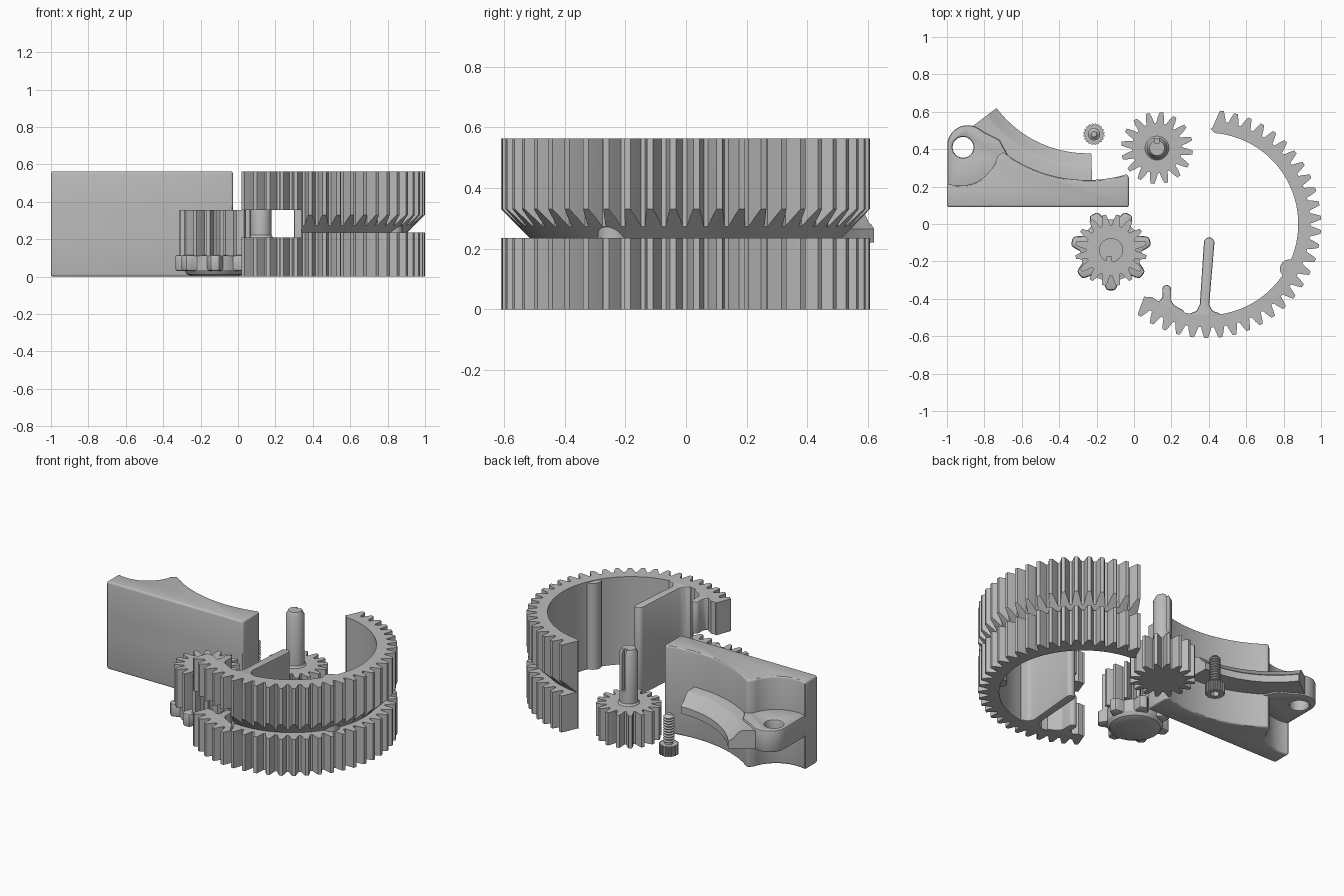
import bpy, bmesh
from math import sin, cos, pi, radians
from mathutils import Vector

old = bpy.data.objects.get("Cube")
if old:
    bpy.data.objects.remove(old)

grey = bpy.data.materials.new("plain grey")
grey.use_nodes = True
COLOUR = (0.5, 0.5, 0.5, 1)
grey.diffuse_color = COLOUR
grey.node_tree.nodes["Principled BSDF"].inputs["Base Color"].default_value = COLOUR
H = 0.563          # height of the tall parts
parts = []


def finish(name, bm, keep=True):
    bmesh.ops.recalc_face_normals(bm, faces=bm.faces)
    mesh = bpy.data.meshes.new(name)
    bm.to_mesh(mesh)
    bm.free()
    obj = bpy.data.objects.new(name, mesh)
    bpy.context.collection.objects.link(obj)
    mesh.materials.append(grey)
    if keep:
        parts.append(obj)
    return obj


def prism(name, pts, z0, z1, keep=True):
    bm = bmesh.new()
    face = bm.faces.new([bm.verts.new((x, y, z0)) for x, y in pts])
    res = bmesh.ops.extrude_face_region(bm, geom=[face])
    top = [v for v in res["geom"] if isinstance(v, bmesh.types.BMVert)]
    bmesh.ops.translate(bm, verts=top, vec=(0, 0, z1 - z0))
    return finish(name, bm, keep)


def sweep(name, profile, centre, a0, a1, n, keep=True):
    """Sweep a closed (radius, z) profile about a vertical axis; 360 degrees closes the loop."""
    bm = bmesh.new()
    full = abs(a1 - a0) >= 360
    loops = []
    for i in range(n if full else n + 1):
        a = radians(a0 + (a1 - a0) * i / n)
        loops.append([bm.verts.new((centre[0] + r * cos(a), centre[1] + r * sin(a), z))
                      for r, z in profile])
    m = len(profile)
    for i in range(n):
        p, q = loops[i], loops[(i + 1) % len(loops)]
        for k in range(m):
            bm.faces.new((p[k], p[(k + 1) % m], q[(k + 1) % m], q[k]))
    if not full:
        bm.faces.new(loops[0])
        bm.faces.new(loops[-1])
    bmesh.ops.remove_doubles(bm, verts=bm.verts, dist=1e-5)
    return finish(name, bm, keep)


def arc(c, r, a0, a1, n=16):
    return [(c[0] + r * cos(radians(a0 + (a1 - a0) * i / n)),
             c[1] + r * sin(radians(a0 + (a1 - a0) * i / n))) for i in range(n + 1)]


def circle(c, r, n=32):
    return arc(c, r, 0, 360 * (n - 1) / n, n - 1)


def teeth(c, root, tip, count, a0, a1, shape=(0.1, 0.24, 0.37, 0.63, 0.76, 0.9)):
    """Toothed outline from a0 to a1, each tooth rising from root to tip."""
    step = (a1 - a0) / count
    mid = root + (tip - root) * 0.55
    out = []
    for i in range(count):
        for f, r in zip(shape, (root, mid, tip, tip, mid, root)):
            a = radians(a0 + step * (i + f))
            out.append((c[0] + r * cos(a), c[1] + r * sin(a)))
    return out


def box(x0, x1, y0, y1, z0, z1):
    return prism("cutter", [(x0, y0), (x1, y0), (x1, y1), (x0, y1)], z0, z1, False)


def apply(obj, mod):
    bpy.context.view_layer.objects.active = obj
    bpy.ops.object.modifier_apply(modifier=mod.name)


def cut(obj, cutter, last=True):
    mod = obj.modifiers.new("cut", "BOOLEAN")
    mod.operation, mod.solver, mod.object = "DIFFERENCE", "EXACT", cutter
    apply(obj, mod)
    if last:
        bpy.data.objects.remove(cutter)


def bevel(obj, width, segments=3):
    mod = obj.modifiers.new("round", "BEVEL")
    mod.width, mod.segments, mod.angle_limit = width, segments, radians(40)
    apply(obj, mod)


# Open ring gear with a grip groove around it
RC = (0.39, 0)
ring = prism("ring_gear", teeth(RC, 0.553, 0.61, 30, -130, 86)
             + arc(RC, 0.51, 87, 88, 1) + arc(RC, 0.488, 85, -127, 72) + arc(RC, 0.51, -130, -131, 1), 0, H)
cut(ring, sweep("cutter", [(0.515, 0.235), (0.66, 0.235), (0.66, 0.38)], RC, 0, 360, 96, False))

# Ribs and post on the inside of the ring
long_rib = prism("long_rib", [(0.3, -0.5), (0.3, -0.478), (0.335, -0.465), (0.352, -0.43)]
                 + arc((0.402, -0.1), 0.028, 180, 0, 10)
                 + [(0.402, -0.43), (0.42, -0.465), (0.46, -0.478), (0.46, -0.5)], 0, H)
short_rib = prism("short_rib", [(0.1, -0.42), (0.14, -0.41), (0.152, -0.39)]
                  + arc((0.175, -0.35), 0.024, 180, 0, 8)
                  + [(0.199, -0.41), (0.215, -0.435), (0.27, -0.465), (0.25, -0.49)], 0, H)
post = prism("ring_post", circle((0.83, -0.24), 0.05), 0.005, H - 0.003)
window = box(-0.1, 0.34, -0.7, -0.25, 0.21, 0.355)
cut(short_rib, window, False)
cut(ring, window)
bevel(short_rib, 0.008, 2)
bevel(long_rib, 0.008, 2)

# Drive pinion with a slotted shaft
PC = (0.123, 0.406)
prism("drive_pinion", teeth(PC, 0.135, 0.192, 16, 4, 364), 0, 0.21)
shaft = sweep("pinion_shaft", [(0, 0.18), (0.064, 0.18), (0.064, 0.21), (0.055, 0.222),
                               (0.055, 0.53), (0.04, 0.56), (0, 0.56)], PC, 0, 360, 32)
cut(shaft, box(PC[0] - 0.012, PC[0] + 0.012, PC[1] + 0.025, PC[1] + 0.1, 0.3, 0.6))

# Thumb pinion: bored gear on a lobed knob
KC = (-0.123, -0.14)
gear = prism("thumb_pinion", teeth(KC, 0.135, 0.192, 16, 0, 360), 0.11, 0.355)
cut(gear, prism("cutter", circle(KC, 0.062), 0.13, 0.4, False))
prism("bore_key", [(KC[0] + x, KC[1] + y) for x, y in
                   ((-0.025, -0.07), (0.005, -0.07), (0.005, -0.035), (-0.025, -0.035))], 0.12, 0.35)
sweep("knob_base", [(0, 0), (0.12, 0), (0.15, 0.012), (0.165, 0.035),
                    (0.165, 0.113), (0, 0.113)], KC, 0, 360, 48)
lobes = prism("knob_lobes", teeth(KC, 0.16, 0.216, 7, -115.7, 244.3,
                                  (0.2, 0.3, 0.38, 0.62, 0.7, 0.8)), 0.03, 0.116)
bevel(lobes, 0.012, 2)

# Knurled cap screw, standing on its head
SC = (-0.214, 0.48)
head = prism("screw_head", teeth(SC, 0.051, 0.057, 20, 0, 360), 0, 0.065)
cut(head, prism("cutter", circle(SC, 0.028, 6), -0.02, 0.035, False))
thread = [(0, 0.06), (0.026, 0.06)]
for i in range(10):
    z = 0.075 + i * 0.017
    thread += [(0.024, z), (0.033, z + 0.006), (0.033, z + 0.009), (0.024, z + 0.015)]
sweep("screw_thread", thread + [(0.015, 0.255), (0, 0.255)], SC, 0, 360, 20)

# Arm: tall body scooped at the back, with a groove along the front
AC = (-0.25, 0.985)
body = prism("arm_body", [(-1, 0.09)] + arc((-0.93, 0.41), 0.205, -110, -15, 14)
             + arc(AC, 0.75, -127, -75, 24) + [(-0.036, 0.268), (-0.027, 0.245), (-0.027, 0.09)], 0, H)
groove = prism("cutter", [(0.05, 0.235), (0.09, 0.245), (0.15, 0.28), (0.09, 0.345), (0.05, 0.385)],
               -1.1, 0.1, False)
for v in groove.data.vertices:
    y, z, x = v.co
    v.co = Vector((x, y, z))
groove.data.flip_normals()
cut(body, groove)
bevel(body, 0.012)

# Arm: mounting ear with a screw hole, and the curved guide rail
ear = prism("arm_ear", [(-0.998, 0.16)] + arc((-0.89, 0.42), 0.108, 180, 60, 12)
            + [(-0.8, 0.49), (-0.72, 0.45), (-0.66, 0.34), (-0.66, 0.16)], 0.21, 0.35)
cut(ear, prism("cutter", circle((-0.914, 0.41), 0.056), 0, 0.5, False))
bevel(ear, 0.01, 2)
sweep("guide_rail", [(0.607, 0.22), (0.8, 0.22), (0.8, 0.335), (0.685, 0.335),
                     (0.665, 0.325), (0.635, 0.285), (0.62, 0.278), (0.607, 0.265)],
      AC, -143, -88, 36)

# Smooth the round surfaces and keep the corners crisp
bpy.ops.object.select_all(action="DESELECT")
for obj in parts:
    obj.select_set(True)
bpy.context.view_layer.objects.active = parts[0]
bpy.ops.object.shade_smooth_by_angle(angle=radians(30))
